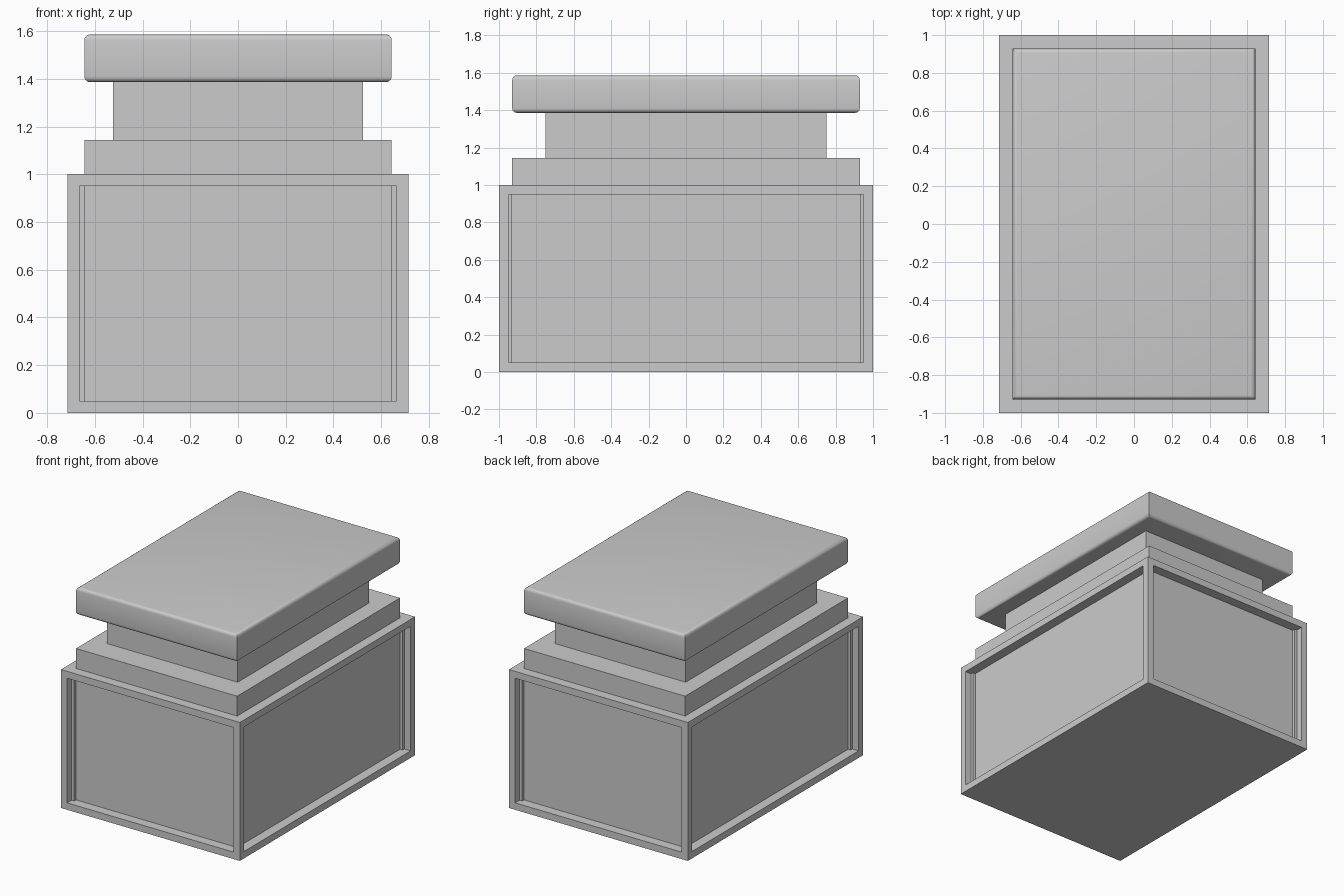
import bpy, bmesh, math

if "Cube" in bpy.data.objects:
    bpy.data.objects.remove(bpy.data.objects["Cube"])


def finish(bm, name):
    bmesh.ops.recalc_face_normals(bm, faces=bm.faces)
    mesh = bpy.data.meshes.new(name)
    bm.to_mesh(mesh)
    bm.free()
    obj = bpy.data.objects.new(name, mesh)
    bpy.context.collection.objects.link(obj)
    return obj


def stack(name, rings, panel=0.0):
    """Rectangular rings (half x, half y, z) bridged from bottom to top."""
    bm = bmesh.new()
    loops = [[bm.verts.new((sx * x, sy * y, z))
              for sx, sy in ((-1, -1), (1, -1), (1, 1), (-1, 1))]
             for x, y, z in rings]
    bm.faces.new(loops[0][::-1])
    bm.faces.new(loops[-1])
    sides = [bm.faces.new((a[i], a[(i + 1) % 4], b[(i + 1) % 4], b[i]))
             for a, b in zip(loops, loops[1:]) for i in range(4)]
    if panel:
        bm.normal_update()
        bmesh.ops.inset_individual(bm, faces=sides, thickness=panel)
        # push each panel straight inwards, leaving square recess walls
        for f in sides:
            n = f.normal.copy()
            ext = bmesh.ops.extrude_discrete_faces(bm, faces=[f])["faces"][0]
            bmesh.ops.translate(bm, verts=ext.verts, vec=-n * panel)
    return finish(bm, name)


# Panelled base block
stack("base", [(0.715, 1.0, 0), (0.715, 1.0, 1.0)], panel=0.071)

# Plinth step and neck
stack("step", [(0.644, 0.929, 1.0), (0.644, 0.929, 1.144)])
stack("neck", [(0.523, 0.75, 1.144), (0.523, 0.75, 1.386)])

# Top slab: rounded upper and lower edges, mitred sharp corners
X, Y, Z0, Z1, R, N = 0.644, 0.929, 1.386, 1.586, 0.024, 4
arc = [(R * (1 - math.sin(math.pi / 2 * i / N)),
        R * (1 - math.cos(math.pi / 2 * i / N))) for i in range(N + 1)]
rings = [(X - d, Y - d, Z0 + h) for d, h in arc]
rings += [(X - d, Y - d, Z1 - h) for d, h in reversed(arc)]
slab = stack("top_slab", rings)
bpy.context.view_layer.objects.active = slab
slab.select_set(True)
bpy.ops.object.shade_smooth_by_angle(angle=math.radians(30))
